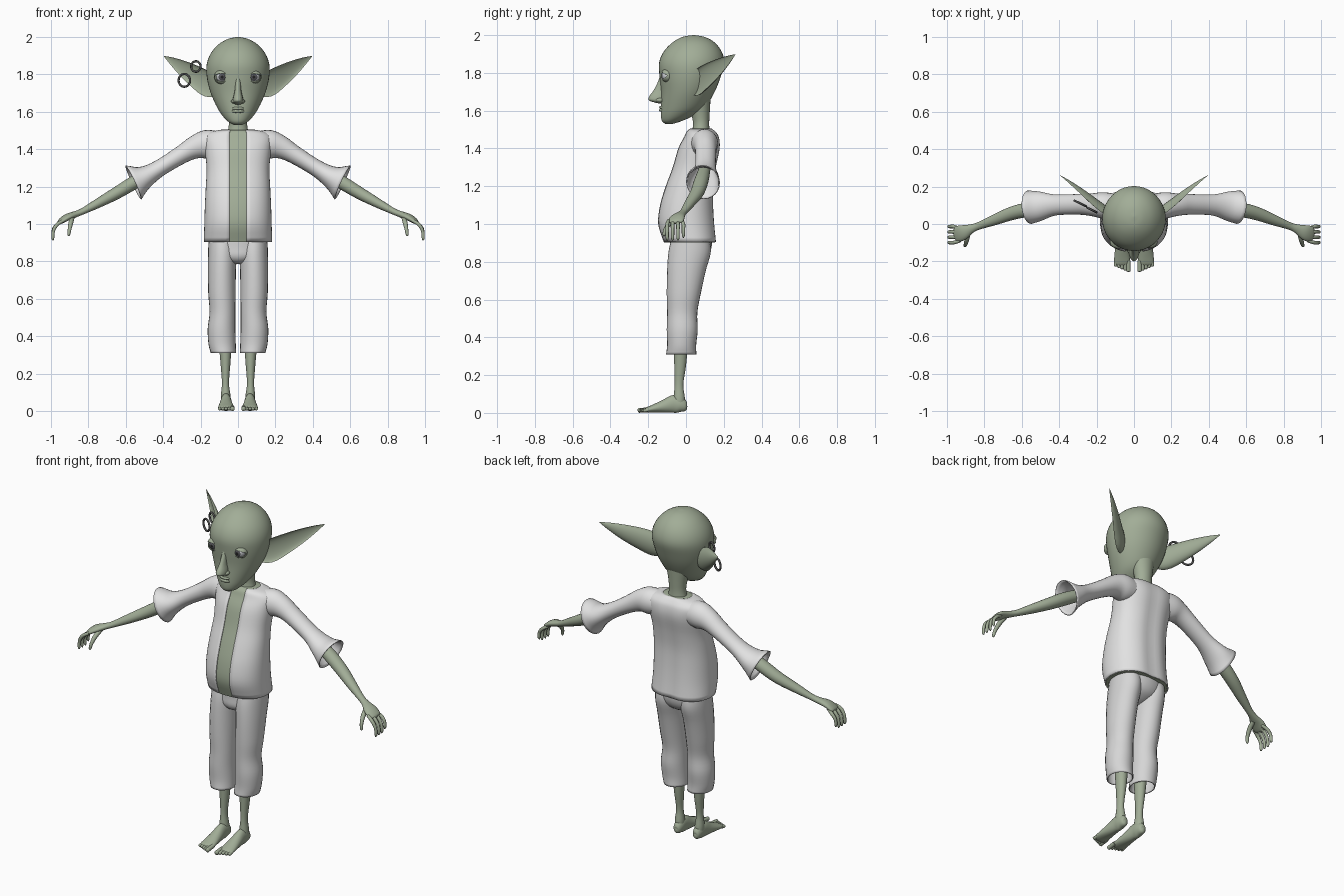
import bpy, bmesh
from math import sin, cos, asin, atan2, pi, exp, degrees
from mathutils import Vector, Matrix

cube = bpy.data.objects.get("Cube")
if cube:
    bpy.data.objects.remove(cube)


def material(name, *rgb):
    m = bpy.data.materials.new(name)
    m.use_nodes = True
    m.diffuse_color = (*rgb, 1)
    m.node_tree.nodes["Principled BSDF"].inputs["Base Color"].default_value = (*rgb, 1)
    return m


SKIN = material("sage green skin", .36, .42, .31)
SHIRT = material("off white shirt", .76, .76, .76)
PANTS = material("pale grey trousers", .67, .67, .67)
WHITE = material("eye white", .6, .62, .65)
IRIS = material("dark grey iris", .09, .09, .1)
PUPIL = material("black pupil", .015, .015, .015)
METAL = material("dark metal", .07, .07, .07)
parts = []


def finish(name, bm, mats, s=1, thick=0):
    for v in bm.verts:
        v.co.x *= s
    bmesh.ops.recalc_face_normals(bm, faces=bm.faces)
    me = bpy.data.meshes.new(name)
    bm.to_mesh(me)
    bm.free()
    ob = bpy.data.objects.new(name, me)
    bpy.context.collection.objects.link(ob)
    for m in mats:
        me.materials.append(m)
    if thick:
        mod = ob.modifiers.new("thickness", 'SOLIDIFY')
        mod.thickness, mod.offset = thick, -1
    parts.append(ob)
    return ob


def smooth_keys(keys, sub):
    """Catmull-Rom interpolation through the section keys."""
    k = [Vector(q) for q in keys]
    k = [2 * k[0] - k[1]] + k + [2 * k[-1] - k[-2]]
    out = []
    for i in range(1, len(k) - 2):
        p, a, b, n = k[i - 1:i + 3]
        for j in range(sub):
            t = j / sub
            out.append(a + (b - p) * t / 2 + (2 * p - 5 * a + 4 * b - n) * t * t / 2
                       + (3 * a - p - 3 * b + n) * t ** 3 / 2)
    return out + [k[-2]]


def loft(name, keys, mat, s=1, seg=24, sub=4, up=(0, 0, 1), flat=False,
         shape=None, gap=0, caps=True, thick=0):
    """Skin oval sections (x, y, z, half width, half height) along a path."""
    ks = smooth_keys(keys, sub)
    pos = [Vector(k[:3]) for k in ks]
    up = Vector((0, 1, 0)) if flat else Vector(up)
    bm = bmesh.new()
    rows = []
    for i, k in enumerate(ks):
        t = Vector((0, 0, 1)) if flat else (pos[min(i + 1, len(ks) - 1)] - pos[max(i - 1, 0)]).normalized()
        a = up.cross(t).normalized()
        b = t.cross(a)
        ra, rb = max(k[3], .001), max(k[4], .001)
        g = asin(min(.9, gap / ra))
        count = seg + 1 if gap else seg
        row = []
        for j in range(count):
            th = -pi / 2 + g + (2 * pi - 2 * g) * j / seg
            u, v = cos(th), sin(th)
            if shape:
                u, v = shape(u, v)
            row.append(bm.verts.new(pos[i] + a * u * ra + b * v * rb))
        rows.append(row)
    for r, q in zip(rows, rows[1:]):
        for j in range(seg):
            n = (j + 1) % len(r)
            bm.faces.new((r[j], r[n], q[n], q[j]))
    if caps:
        bm.faces.new(rows[0])
        bm.faces.new(rows[-1])
    return finish(name, bm, [mat], s, thick)


def column(keys):
    """Upright sections given as (z, y, half width, half depth)."""
    return [(0, y, z, a, b) for z, y, a, b in keys]


# Head, neck and nose
loft("head", column([(1.53, -.09, .022, .02), (1.545, -.075, .05, .052), (1.575, -.045, .08, .088),
     (1.62, -.015, .11, .118), (1.7, .01, .146, .142), (1.78, .022, .166, .162),
     (1.85, .03, .168, .173), (1.91, .035, .147, .155), (1.96, .04, .105, .113),
     (1.99, .04, .052, .06), (2, .04, .004, .004)]), SKIN, flat=True, seg=40)
loft("neck", column([(1.43, .075, .07, .055), (1.52, .08, .05, .043), (1.58, .077, .053, .048),
     (1.66, .07, .07, .06)]), SKIN, flat=True)
loft("nose", column([(1.81, -.12, .012, .012), (1.76, -.128, .014, .018), (1.71, -.135, .018, .035),
     (1.675, -.145, .026, .05), (1.655, -.145, .027, .052), (1.642, -.135, .018, .026),
     (1.637, -.13, .004, .004)]), SKIN, flat=True, seg=16)

# Lips
for name, z, r in (("upper_lip", 1.618, .007), ("lower_lip", 1.603, .008)):
    loft(name, [(-.042, -.116, z - .003, .001, .001), (-.02, -.13, z, r, r), (0, -.135, z, r, r),
         (.02, -.13, z, r, r), (.042, -.116, z - .003, .001, .001)], SKIN, seg=10)


def torso_shape(u, v):
    # slightly boxy section with a soft furrow down the spine
    u, v = [abs(c) ** .88 * (1 if c > 0 else -1) for c in (u, v)]
    return u, v * (1 - .07 * exp(-(u / .25) ** 2)) if v > 0 else v


# Torso with the open shirt over it
torso = [(.905, .022, .183, .143), (1, .003, .18, .153), (1.1, .005, .177, .145),
         (1.2, .02, .172, .13), (1.3, .045, .168, .118), (1.4, .07, .178, .113),
         (1.46, .083, .182, .095), (1.49, .08, .15, .078), (1.505, .078, .085, .06)]
loft("shirt_body", column(torso), SHIRT, flat=True, seg=48, shape=torso_shape,
     gap=.038, caps=False, thick=.006)
loft("chest_and_belly", column([(z - .002, y, a * .96, b * .965) for z, y, a, b in torso]), SKIN,
     flat=True, seg=48, shape=torso_shape)

# Trouser seat
loft("trouser_seat", column([(.785, .0, .02, .03), (.8, .003, .07, .07), (.83, .015, .13, .1),
     (.88, .026, .155, .11), (.96, .026, .158, .11)]), PANTS, flat=True)


def ear_cup(u, v):
    return (u, v) if u > 0 else (-.45 * u, v)


def eyeball(name, centre, s):
    bm = bmesh.new()
    bmesh.ops.create_uvsphere(bm, u_segments=24, v_segments=24, radius=.031,
                              matrix=Matrix.Rotation(pi / 2, 4, 'X'))
    for f in bm.faces:
        c = f.calc_center_median()
        angle = degrees(atan2(Vector((c.x, c.z)).length, -c.y))
        f.material_index = 2 if angle < 15 else 1 if angle < 37 else 0
    bmesh.ops.translate(bm, verts=bm.verts, vec=centre)
    finish(name, bm, [WHITE, IRIS, PUPIL], s)


def eyelids(name, centre, s):
    # shell with an almond opening between two meridians
    bm = bmesh.new()
    bmesh.ops.create_uvsphere(bm, u_segments=36, v_segments=18, radius=.036,
                              matrix=Matrix.Rotation(pi / 2, 4, 'Y'))
    hole = [f for f in bm.faces
            if -40 < degrees(atan2(f.calc_center_median().z, -f.calc_center_median().y)) < 30]
    bmesh.ops.delete(bm, geom=hole, context='FACES')
    bmesh.ops.scale(bm, vec=(1.12, 1, 1), verts=bm.verts)
    bmesh.ops.translate(bm, verts=bm.verts, vec=centre)
    finish(name, bm, [SKIN], s, .003)


for side, s in (("left", 1), ("right", -1)):
    # Face
    eyeball(side + "_eye", (.085, -.1, 1.786), s)
    eyelids(side + "_eyelids", (.085, -.098, 1.786), s)
    loft(side + "_nostril", [(.022, -.12, 1.655, .008, .008), (.024, -.14, 1.656, .013, .012),
         (.02, -.165, 1.655, .003, .003)], SKIN, s, seg=12)
    loft(side + "_ear", [(.11, .03, 1.735, .03, .05), (.16, .055, 1.745, .04, .066),
         (.22, .1, 1.782, .04, .062), (.29, .165, 1.828, .028, .045),
         (.35, .22, 1.868, .014, .023), (.395, .26, 1.897, .001, .002)], SKIN, s, shape=ear_cup)

    # Sleeve, arm and hand
    loft(side + "_sleeve", [(.1, .09, 1.425, .07, .07), (.17, .1, 1.425, .07, .077),
         (.23, .103, 1.41, .06, .062), (.3, .105, 1.372, .055, .049), (.42, .102, 1.298, .056, .045),
         (.5, .096, 1.25, .078, .062), (.558, .09, 1.222, .09, .1)], SHIRT, s,
         caps=False, thick=.006)
    loft(side + "_arm", [(.42, .1, 1.295, .03, .03), (.55, .08, 1.225, .038, .036),
         (.65, .058, 1.165, .036, .033), (.75, .02, 1.11, .028, .025), (.83, -.01, 1.068, .02, .017),
         (.87, -.025, 1.052, .024, .017), (.915, -.045, 1.035, .04, .018),
         (.95, -.056, 1.013, .04, .013), (.962, -.058, 1.005, .012, .004)], SKIN, s)
    for i, finger in enumerate(("little", "ring", "middle", "index")):
        y = -.024 - .022 * i
        tip = -.058 + (y + .058) * 1.3
        drop = .015 if i == 0 else 0
        loft(f"{side}_{finger}_finger", [(.93, y, 1.02, .009, .009), (.965, tip, .999, .01, .01),
             (.986, tip, .965 + drop / 2, .009, .009), (.99, tip, .925 + drop, .008, .008),
             (.987, tip, .912 + drop, .002, .002)], SKIN, s, seg=10, up=(0, 1, 0))
    loft(side + "_thumb", [(.885, -.04, 1.035, .012, .012), (.893, -.08, 1.01, .013, .013),
         (.9, -.108, .975, .01, .01), (.905, -.116, .945, .008, .008),
         (.906, -.117, .935, .002, .002)], SKIN, s, seg=12, up=(1, 0, 0))

    # Trouser leg with soft folds
    loft(side + "_trouser_leg", [(.083, .024, .93, .073, .1), (.083, .019, .85, .077, .112),
         (.086, .002, .75, .075, .102), (.086, -.012, .63, .073, .09), (.083, -.02, .53, .069, .08),
         (.088, -.02, .44, .074, .082), (.085, -.023, .36, .073, .077), (.078, -.025, .31, .068, .08)],
         PANTS, s, flat=True, caps=False, thick=.006)

    # Lower leg, foot and toes
    loft(side + "_lower_leg", [(.072, -.02, .5, .045, .045), (.068, -.027, .35, .034, .037),
         (.067, -.031, .25, .026, .031), (.067, -.037, .15, .019, .023), (.066, -.036, .08, .026, .03),
         (.066, -.036, .04, .024, .03)], SKIN, s, flat=True)
    loft(side + "_foot", [(.064, .006, .028, .006, .008), (.064, -.003, .03, .02, .024),
         (.064, -.03, .042, .028, .042), (.064, -.065, .047, .029, .047), (.064, -.11, .036, .034, .036),
         (.064, -.17, .023, .041, .022), (.064, -.21, .015, .041, .013),
         (.064, -.225, .012, .03, .004)], SKIN, s)
    for i in range(5):
        x, end = .03 + .017 * i, -.256 + .007 * i
        r = .012 if i == 0 else .009
        loft(f"{side}_toe_{i + 1}", [(x, -.195, .018, r, r), (x, end + .02, .014, r, r),
             (x, end + .005, .012, r, r), (x, end, .011, .002, .002)], SKIN, s, seg=10)

# Two rings through the right ear
for name, loc, radius in (("lower_earring", (-.287, .11, 1.768), .034),
                          ("upper_earring", (-.225, .075, 1.842), .028)):
    bpy.ops.mesh.primitive_torus_add(location=loc, rotation=(pi / 2, 0, -.45), major_radius=radius,
                                     minor_radius=.006, major_segments=32, minor_segments=10)
    ring = bpy.context.object
    ring.name = name
    ring.data.materials.append(METAL)
    parts.append(ring)

# Smooth shading
bpy.ops.object.select_all(action='DESELECT')
for ob in parts:
    ob.select_set(True)
bpy.context.view_layer.objects.active = parts[0]
bpy.ops.object.shade_smooth_by_angle(angle=pi / 4)
